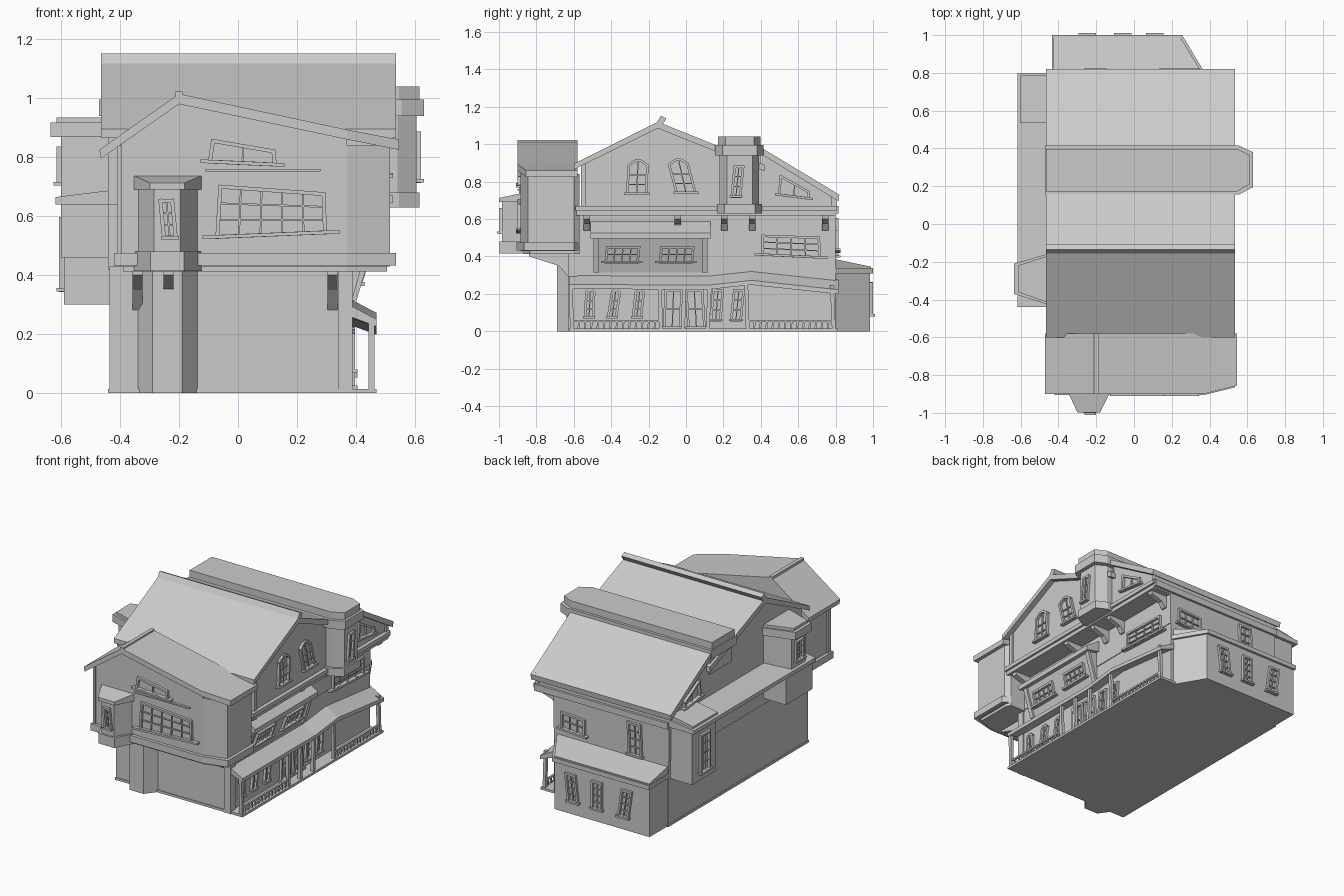
import bpy, bmesh, math
from mathutils import Vector, Matrix

if "Cube" in bpy.data.objects:
    bpy.data.objects.remove(bpy.data.objects["Cube"])


def finish(name, bm):
    bmesh.ops.recalc_face_normals(bm, faces=bm.faces[:])
    me = bpy.data.meshes.new(name)
    bm.to_mesh(me)
    bm.free()
    ob = bpy.data.objects.new(name, me)
    bpy.context.collection.objects.link(ob)
    return ob


def prism(name, pts, axis, a, b, fn=None):
    """Extrude a 2D outline along an axis: x takes (y,z), y takes (x,z), z takes (x,y)."""
    put = {'x': lambda p, t: (t, p[0], p[1]), 'y': lambda p, t: (p[0], t, p[1]),
           'z': lambda p, t: (p[0], p[1], t)}[axis]
    bm = bmesh.new()
    lo = [bm.verts.new(put(p, a)) for p in pts]
    hi = [bm.verts.new(put(p, b)) for p in pts]
    bm.faces.new(lo)
    bm.faces.new(hi)
    for i in range(len(pts)):
        j = (i + 1) % len(pts)
        bm.faces.new((lo[i], lo[j], hi[j], hi[i]))
    if fn:
        for v in bm.verts:
            v.co = fn(v.co)
    return finish(name, bm)


def box(name, x0, x1, y0, y1, z0, z1):
    return prism(name, [(x0, y0), (x1, y0), (x1, y1), (x0, y1)], 'z', z0, z1)


def bar(bm, p, q, w, d):
    """Flat bar from p to q in the local wall plane, standing out by d."""
    p, q = Vector(p), Vector(q)
    e = (q - p).normalized()
    n = Vector((-e.y, e.x)) * w / 2
    p, q = p - e * w / 2, q + e * w / 2
    ring = [p + n, p - n, q - n, q + n]
    lo = [bm.verts.new((c.x, c.y, -.004)) for c in ring]
    hi = [bm.verts.new((c.x, c.y, d)) for c in ring]
    bm.faces.new(lo)
    bm.faces.new(hi)
    for i in range(4):
        bm.faces.new((lo[i], lo[i - 1], hi[i - 1], hi[i]))


SIDES = {'front': ((1, 0, 0), (0, -1, 0)), 'back': ((1, 0, 0), (0, 1, 0)),
         'right': ((0, 1, 0), (1, 0, 0)), 'left': ((0, 1, 0), (-1, 0, 0))}


def window(name, side, at, quad, nu=2, nv=3, arch=0, tilt=0):
    """Crooked window on a wall plane; quad runs low-left, low-right, top-right, top-left."""
    bm = bmesh.new()
    a, b, c, d = [Vector(p) for p in quad]
    top = [c]
    for i in range(1, 5):
        t = i / 5
        top.append(c.lerp(d, t) + Vector((0, arch * math.sin(math.pi * t))))
    path = [a, b] + (top if arch else [c]) + [d]
    for i in range(len(path)):
        bar(bm, path[i - 1], path[i], .013, .016)
    for i in range(1, nu):
        t = i / nu
        bar(bm, a.lerp(b, t), c.lerp(d, 1 - t) + Vector((0, arch * .9)), .006, .009)
    for i in range(1, nv):
        bar(bm, a.lerp(d, i / nv), b.lerp(c, i / nv), .006, .009)
    s = (b - a) * .12
    bar(bm, a - s, b + s, .012, .025)
    u, n = [Vector(k) for k in SIDES[side]]
    v = Vector((0, 0, 1)) + n * tilt
    m = Matrix((u, v, n)).transposed().to_4x4()
    m.translation = n * at
    bm.transform(m)
    return finish(name, bm)


def quad(cu, cv, w, h, lean=0, slope=0):
    return [(cu - w / 2 - lean, cv - h / 2 - slope), (cu + w / 2 - lean, cv - h / 2 + slope),
            (cu + w / 2 + lean, cv + h / 2 + slope), (cu - w / 2 + lean, cv + h / 2 - slope)]


# Ground and middle floors
box('base_slab', -.44, .47, -.625, .81, 0, .015)
box('ground_floor', -.435, .38, -.62, .8, 0, .43)
box('middle_floor', -.44, .385, -.58, .8, .42, .64)
prism('ground_front_bay', [(-.345, -.61), (-.29, -.69), (-.19, -.69), (-.13, -.61)], 'z', 0, .43)
box('ground_corner_trim', .34, .388, -.628, -.58, 0, .42)

# Upper floor with gable ends
prism('upper_floor', [(-.55, .62), (.8, .62), (.8, .71), (.41, .95), (.41, .86), (-.15, 1.09), (-.55, .89)],
      'x', -.44, .5)
box('upper_floor_beam', .37, .525, -.59, .805, .645, .67)
box('upper_floor_ledge', .37, .512, -.585, .8, .62, .65)
box('back_beam', -.44, .512, .79, .815, .63, .67)
for y in (-.55, .79):
    box('upper_corner_trim', .49, .51, y - .012, y + .014, .66, .74 if y > 0 else .9)

# Main roof slabs and ridge board
prism('main_roof_front', [(-.15, 1.12), (-.6, .895), (-.6, .865), (-.15, 1.085)], 'x', -.465, .535)
prism('main_roof_middle', [(-.15, 1.12), (-.15, 1.085), (.42, .855), (.42, .89)], 'x', -.465, .535)
prism('main_roof_back', [(.405, .98), (.405, .945), (.815, .695), (.82, .73)], 'x', -.465, .535)
prism('ridge_board', [(-.165, 1.1), (-.135, 1.152), (-.105, 1.138), (-.135, 1.09)], 'x', -.465, .535)

# Long dormer crossing the roof, ending in a bay tower
plan = lambda x0, x1, x2, g: [(x0, .175 - g), (x1, .175 - g), (x2, .215 - g), (x2, .36 + g), (x1, .395 + g), (x0, .395 + g)]
box('dormer_body', -.45, .5, .175, .4, .83, .96)
prism('tower_walls', plan(.4, .54, .605, -.005), 'z', .65, .96)
prism('tower_foot', plan(.38, .545, .615, .01), 'z', .63, .68)
prism('dormer_eave', plan(-.472, .555, .63, .02), 'z', .94, .995)
prism('dormer_cap', plan(-.465, .545, .615, .003), 'z', .99, 1.04)

# Front block overhanging the ground floor
fplan = lambda g: [(-.4 - g, -.885 - g), (.37, -.885 - g), (.515 + g, -.845 - g), (.515 + g, -.6), (.49, -.57), (-.4 - g, -.57)]
prism('front_block_walls', fplan(0), 'z', .43, .84)
prism('front_block_floor', fplan(.02), 'z', .432, .475)
prism('front_block_soffit', fplan(-.01), 'z', .412, .435)
prism('front_gable', [(-.4, .7), (.5, .7), (.5, .84), (.37, .872), (-.2, .99), (-.4, .84)], 'y', -.83, -.585)
prism('front_gable_face', [(-.4, .8), (.37, .8), (.37, .872), (-.2, .99), (-.4, .84)], 'y', -.885, -.83)
cut = lambda c: Vector((c.x, -.855, c.z)) if c.x > .5 and c.y < -.8 else c
prism('front_roof_left', [(-.2, 1.015), (-.47, .825), (-.465, .795), (-.2, .98)], 'y', -.9, -.58)
prism('front_roof_middle', [(-.2, 1.015), (-.2, .98), (.37, .86), (.37, .893)], 'y', -.9, -.58)
prism('front_roof_right', [(.37, .893), (.37, .86), (.545, .825), (.545, .86)], 'y', -.9, -.58, cut)
box('front_ridge_cap', -.212, -.188, -.9, -.58, 1, 1.022)
box('front_corner_trim', -.41, -.395, -.893, -.86, .45, .84)
box('front_ledge', -.11, .28, -.9, -.88, .752, .76)

# Front bay window
bay = lambda g: [(-.34 - g, -.88), (-.285 - g, -.985 - g), (-.195 + g, -.985 - g), (-.135 + g, -.88)]
slope = lambda c: Vector((c.x, c.y, c.z - .025)) if c.y < -.93 and c.z > .72 else c
prism('front_bay_walls', bay(0), 'z', .44, .71)
prism('front_bay_foot', bay(.012), 'z', .415, .48)
prism('front_bay_roof', bay(.014), 'z', .69, .738, slope)

# Brackets below the overhangs
for x in (-.34, -.235, .32):
    prism('front_bracket', [(-.58, .42), (-.84, .42), (-.84, .4), (-.68, .35), (-.61, .27), (-.58, .27)],
          'x', x - .017, x + .017)
for y in (-.53, -.045, .205, .355, .745):
    prism('side_bracket', [(.38, .625), (.5, .625), (.495, .6), (.42, .575), (.395, .54), (.38, .54)],
          'y', y - .017, y + .017)

# Leaning wide bay on the right side
prism('side_bay', [(.37, .315), (.388, .315), (.448, .51), (.37, .53)], 'y', -.485, .105)
prism('side_bay_roof', [(.38, .59), (.37, .52), (.48, .495), (.48, .525)], 'y', -.51, .13)
for y in (-.48, .1):
    prism('side_bay_trim', [(.385, .315), (.402, .315), (.46, .51), (.44, .51)], 'y', y - .014, y + .014)

# Porch: sagging roof, posts and railing
knots = [(-.625, -.012), (.12, -.015), (.35, .01), (.815, -.04)]
sag = dict(knots)
for (y0, _), (y1, _) in zip(knots, knots[1:]):
    prism('porch_roof', [(.37, .315), (.47, .262), (.47, .238), (.37, .275)], 'y', y0, y1,
          lambda c: Vector((c.x, c.y, c.z + sag[min(sag, key=lambda k: abs(k - c.y))])))
for y, lean in ((-.61, .006), (-.135, .004), (-.015, -.004), (.115, -.012), (.33, .008), (.79, .01)):
    prism('porch_post', [(y - .01, .01), (y + .01, .01), (y + .01 - lean, .245), (y - .01 - lean, .245)], 'x', .443, .463)
for y0, y1 in ((-.61, -.135), (.33, .79)):
    box('porch_rail', .447, .46, y0, y1, .05, .06)
    n = round((y1 - y0) / .034)
    for i in range(1, n):
        y = y0 + (y1 - y0) * i / n
        prism('baluster', [(y - .005, .01), (y + .005, .01), (y + .01, .055), (y, .055)], 'x', .449, .458)

# Back extension with sloped cap
box('back_extension_core', -.43, .25, .78, .985, 0, .32)
prism('back_extension_corner', [(.25, .78), (.36, .8), (.25, .985)], 'z', 0, .32)
ext = [(-.435, .79), (.375, .8), (.255, 1), (-.435, 1)]
prism('back_extension_eave', ext, 'z', .31, .338)
prism('back_extension_roof', [(-.43, .79), (.36, .8), (.245, .99), (-.43, .99)], 'z', .33, .345,
      lambda c: Vector((c.x, c.y, c.z + .04)) if c.y < .9 and c.z > .34 else c)

# Left side: ledge roof, small tower and hanging box
prism('left_ledge_roof', [(-.43, .688), (-.618, .665), (-.618, .64), (-.43, .64)], 'y', -.44, .8)
tow = lambda x, g: [(-.43, -.16 + g), (x, -.22 + g), (x, -.36 - g), (-.43, -.425 - g)]
prism('left_tower', tow(-.6, 0), 'z', .46, .88)
box('left_tower_base', -.6, -.43, -.43, -.16, .46, .65)
prism('left_tower_eave', tow(-.635, .01), 'z', .868, .918)
prism('left_tower_cap', tow(-.615, 0), 'z', .91, .935)
box('left_hanging_box', -.59, -.43, .54, .78, .3, .65)
prism('left_box_roof', [(-.44, .71), (-.6, .68), (-.6, .655), (-.44, .655)], 'y', .535, .785)

# Windows and doors
window('front_wide_window', 'front', .885, [(-.07, .53), (.295, .545), (.29, .675), (-.06, .7)], 5, 3)
window('front_attic_window', 'front', .885, [(-.095, .785), (.125, .775), (.12, .82), (-.085, .855)], 2, 1)
window('front_bay_window', 'front', .985, quad(-.237, .59, .04, .125, -.006), 2, 3)
for u, v, lean in ((-.26, .81, .004), (-.02, .815, -.02)):
    window('gable_window', 'right', .5, quad(u, v, .1, .15, lean), 2, 3, .03)
window('gable_small_window', 'right', .5, [(.5, .73), (.655, .71), (.655, .745), (.505, .83)], 2, 1)
window('tower_window', 'right', .605, quad(.275, .8, .045, .16, .008), 2, 3)
window('side_middle_window', 'right', .385, [(.41, .41), (.715, .395), (.71, .5), (.41, .51)], 4, 3)
for u, w in ((-.34, .17), (-.05, .17)):
    window('side_bay_window', 'right', .388 - .315 * .31, quad(u, .41, w, .08, .004), 4, 2, 0, .31)
for u, lean in ((-.515, .003), (-.385, .01), (-.255, .008)):
    window('porch_window', 'right', .38, quad(u, .14, .042, .13, lean), 2, 3, .015)
for u, lean in ((.165, .006), (.275, .008)):
    window('porch_tall_window', 'right', .38, quad(u, .14, .05, .16, lean), 2, 3)
for u, lean in ((-.07, .004), (.05, -.006)):
    window('porch_door', 'right', .38, quad(u, .12, .085, .2, lean), 2, 2)
for u, lean in ((.12, .01), (-.06, 0), (-.26, -.012)):
    window('extension_window', 'back', .985, quad(u, .17, .065, .17, lean), 2, 4)
window('back_tall_window', 'back', .8, quad(-.2, .5, .085, .2, .004), 2, 4)
window('back_low_window', 'back', .8, quad(.24, .48, .16, .1, 0, .005), 3, 2)
window('left_box_window', 'left', .59, quad(.66, .47, .09, .24), 2, 4)
window('left_tower_window', 'left', .6, quad(-.29, .77, .07, .12), 2, 3)
window('left_gable_window', 'left', .44, [(.5, .73), (.655, .71), (.655, .745), (.505, .83)], 2, 1)
